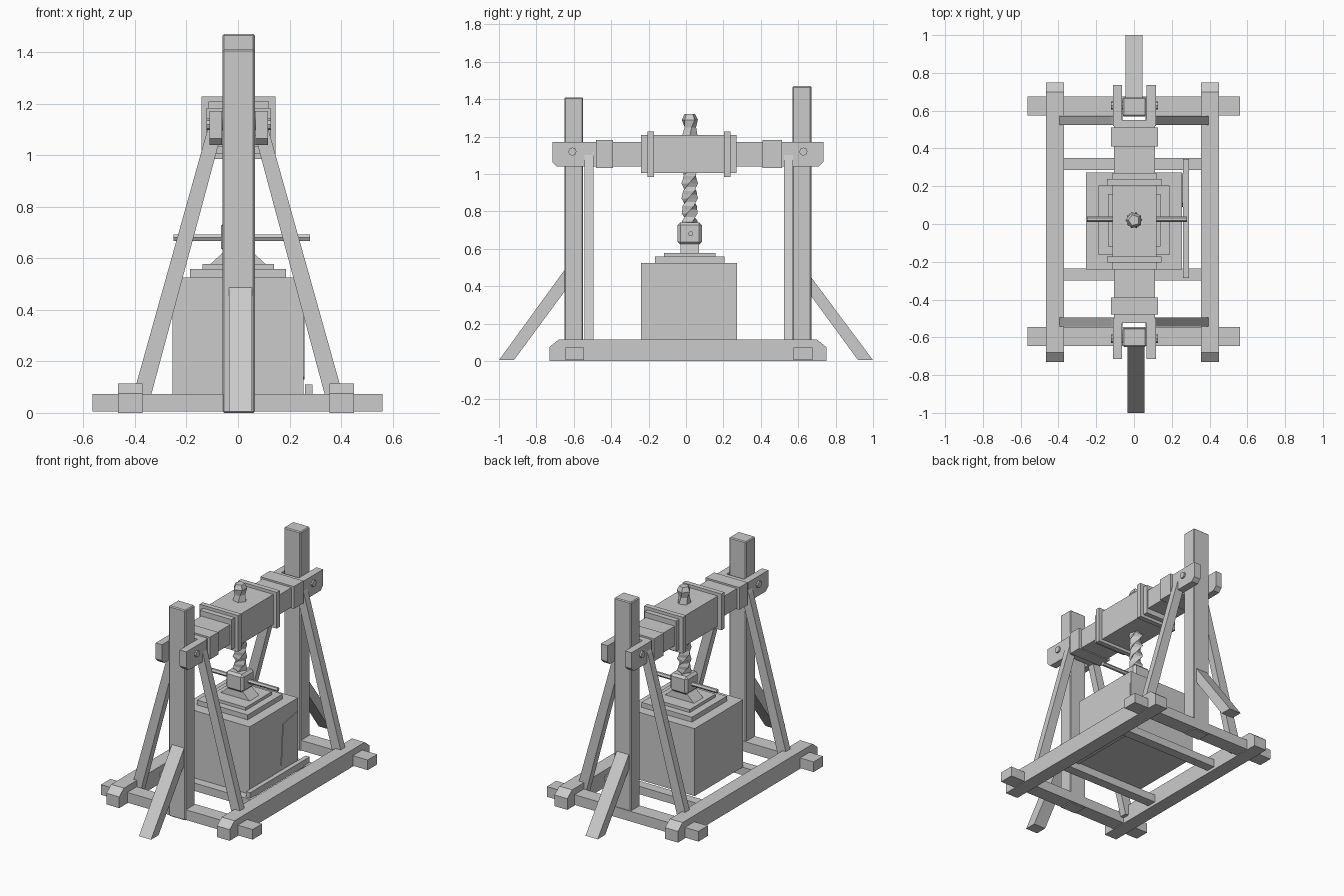
import bpy, bmesh, math
from mathutils import Matrix

if "Cube" in bpy.data.objects:
    bpy.data.objects.remove(bpy.data.objects["Cube"])

wood = bpy.data.materials.new("plain_grey")
wood.use_nodes = True
GREY = (0.6, 0.6, 0.6, 1)
wood.diffuse_color = GREY
wood.node_tree.nodes["Principled BSDF"].inputs["Base Color"].default_value = GREY


def finish(name, bm, bevel=0):
    bmesh.ops.recalc_face_normals(bm, faces=bm.faces)
    mesh = bpy.data.meshes.new(name)
    bm.to_mesh(mesh)
    bm.free()
    mesh.materials.append(wood)
    ob = bpy.data.objects.new(name, mesh)
    bpy.context.collection.objects.link(ob)
    if bevel:
        mod = ob.modifiers.new("worn_edges", "BEVEL")
        mod.width, mod.segments = bevel, 1
    return ob


def loft(name, rings, bevel=0):
    """Skin a list of equal-sized vertex rings and cap both ends."""
    bm = bmesh.new()
    loops = [[bm.verts.new(p) for p in ring] for ring in rings]
    for a, b in zip(loops, loops[1:]):
        for i in range(len(a)):
            j = (i + 1) % len(a)
            bm.faces.new((a[i], a[j], b[j], b[i]))
    bm.faces.new(loops[0])
    bm.faces.new(loops[-1])
    return finish(name, bm, bevel)


def box(name, x, y, z, bevel=0):
    return loft(name, [[(x[0], y[0], h), (x[1], y[0], h), (x[1], y[1], h), (x[0], y[1], h)]
                       for h in z], bevel)


def slab_x(name, outline, x):
    """Extrude a (y, z) outline along x."""
    return loft(name, [[(d, a, b) for a, b in outline] for d in x])


def slab_y(name, outline, y):
    """Extrude an (x, z) outline along y."""
    return loft(name, [[(a, d, b) for a, b in outline] for d in y])


def rod(name, radius, length, sides, centre):
    """Rod lying along x."""
    bm = bmesh.new()
    bmesh.ops.create_cone(bm, cap_ends=True, segments=sides, radius1=radius, radius2=radius,
                          depth=length,
                          matrix=Matrix.Translation(centre) @ Matrix.Rotation(math.pi / 2, 4, 'Y'))
    return finish(name, bm)


# Ground frame: long sills with chamfered tops, and cross timbers
for side, x in (("left", (0.355, 0.45)), ("right", (-0.465, -0.37))):
    slab_x(side + "_sill", [(-0.73, 0), (0.75, 0), (0.75, 0.075), (0.70, 0.115),
                            (-0.68, 0.115), (-0.73, 0.075)], x)
box("front_cross_sill", (-0.565, 0.56), (-0.645, -0.545), (0.005, 0.073))
box("back_cross_sill", (-0.565, 0.56), (0.575, 0.675), (0.005, 0.073))
box("front_joist", (-0.40, 0.40), (-0.30, -0.235), (0.02, 0.073))
box("back_joist", (-0.40, 0.40), (0.285, 0.35), (0.02, 0.073))
box("bed_rail", (0.26, 0.29), (-0.285, 0.345), (0.065, 0.11))

# Upright posts
box("front_post", (-0.06, 0.065), (-0.65, -0.55), (0, 1.41), 0.006)
box("back_post", (-0.06, 0.065), (0.57, 0.67), (0, 1.47), 0.006)

# Slanted side braces
for end, y in (("front", (-0.543, -0.495)), ("back", (0.525, 0.572))):
    for side, s in (("left", 1), ("right", -1)):
        slab_y(f"{end}_{side}_brace", [(s * 0.345, 0.04), (s * 0.415, 0.04), (s * 0.118, 1.10),
                                       (s * 0.10, 1.14), (s * 0.06, 1.10)], y)

# Props leaning on the posts
slab_x("front_prop", [(-1.0, 0.005), (-0.92, 0.005), (-0.64, 0.385), (-0.64, 0.50)], (-0.035, 0.055))
slab_x("back_prop", [(1.0, 0.005), (0.92, 0.005), (0.66, 0.36), (0.66, 0.46)], (-0.045, 0.045))

# Top beam with collars, banded middle and forked ends
box("top_beam", (-0.105, 0.11), (-0.525, 0.55), (1.04, 1.172))
box("beam_middle", (-0.115, 0.12), (-0.24, 0.27), (1.005, 1.208))
for end, collar, band, fork in (("front", (-0.48, -0.39), (-0.205, -0.172), (-0.715, -0.50)),
                                ("back", (0.41, 0.512), (0.203, 0.237), (0.735, 0.52))):
    box(end + "_collar", (-0.122, 0.127), collar, (1.033, 1.183))
    box(end + "_band", (-0.142, 0.145), band, (0.985, 1.228))
    tip, root = fork
    inner = tip + (0.025 if tip < 0 else -0.025)
    for side, x in (("left", (0.067, 0.117)), ("right", (-0.11, -0.063))):
        slab_x(f"{end}_{side}_fork", [(root, 1.04), (inner, 1.04), (tip, 1.065),
                                      (tip, 1.172), (root, 1.172)], x)
    rod(end + "_peg", 0.022, 0.25, 8, (0.003, (tip + root) / 2, 1.12))

# Pressing box with side hatch
box("press_box", (-0.255, 0.255), (-0.24, 0.272), (0.073, 0.525))
slab_x("side_hatch", [(0.09, 0.14), (0.268, 0.13), (0.268, 0.44), (0.11, 0.41)], (0.25, 0.259))

# Stepped lid and wedge-shaped shoe
box("lower_lid", (-0.187, 0.187), (-0.165, 0.205), (0.52, 0.558))
box("upper_lid", (-0.138, 0.14), (-0.118, 0.158), (0.555, 0.578))
loft("screw_shoe", [[(-w, 0.02 - d, z), (w, 0.02 - d, z), (w, 0.02 + d, z), (-w, 0.02 + d, z)]
                    for w, d, z in ((0.11, 0.05, 0.575), (0.05, 0.048, 0.63))])

# Screw hub and turning bar
box("screw_hub", (-0.065, 0.065), (-0.045, 0.085), (0.622, 0.742), 0.015)
rod("turning_bar", 0.014, 0.53, 6, (0.015, 0.025, 0.68))

# Twisted screw with a plain head
rings = []
for i in range(25):
    z = 0.73 + i * 0.02
    r = 0.045 if i % 2 else 0.04
    rings.append([(r * math.cos(t), 0.02 + r * math.sin(t), z)
                  for t in (k * math.tau / 4 + i * 0.42 for k in range(4))])
loft("screw", rings)
loft("screw_head", [[(r * math.cos(t), 0.02 + r * math.sin(t), z)
                     for t in (k * math.tau / 5 + turn for k in range(5))]
                    for r, z, turn in ((0.045, 1.20, 0), (0.034, 1.25, 0.3),
                                       (0.045, 1.29, 0.6), (0.03, 1.32, 0.6))])
